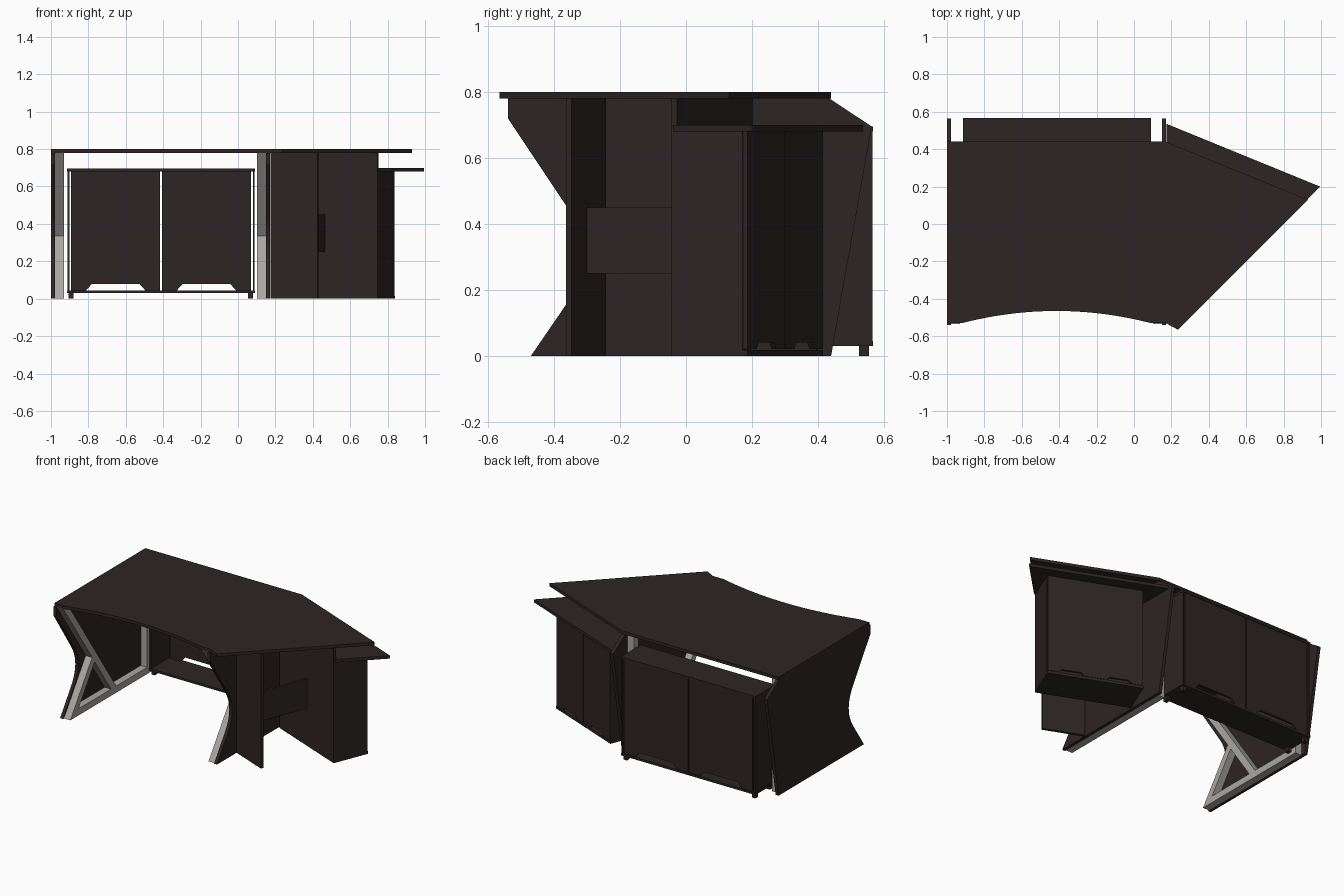
import bpy, bmesh, math
from mathutils import Matrix, Vector

if "Cube" in bpy.data.objects:
    bpy.data.objects.remove(bpy.data.objects["Cube"])


def material(name, rgb):
    m = bpy.data.materials.new(name)
    m.diffuse_color = (*rgb, 1)
    m.use_nodes = True
    m.node_tree.nodes["Principled BSDF"].inputs["Base Color"].default_value = m.diffuse_color
    return m


WOOD = material("dark brown wood", (0.027, 0.018, 0.018))
METAL = material("light grey metal", (0.40, 0.38, 0.37))


def prism(name, pts, lo, hi, axis="z", mat=WOOD, frame=None):
    """Extrude a 2D outline along an axis: x uses (y,z), y uses (x,z), z uses (x,y)."""
    place = {"x": lambda a, b, t: (t, a, b),
             "y": lambda a, b, t: (a, t, b),
             "z": lambda a, b, t: (a, b, t)}[axis]
    bm = bmesh.new()
    low = [bm.verts.new(place(a, b, lo)) for a, b in pts]
    high = [bm.verts.new(place(a, b, hi)) for a, b in pts]
    bm.faces.new(low)
    bm.faces.new(high)
    n = len(pts)
    for i in range(n):
        j = (i + 1) % n
        bm.faces.new((low[i], low[j], high[j], high[i]))
    bmesh.ops.recalc_face_normals(bm, faces=bm.faces)
    mesh = bpy.data.meshes.new(name)
    bm.to_mesh(mesh)
    bm.free()
    mesh.materials.append(mat)
    ob = bpy.data.objects.new(name, mesh)
    if frame:
        ob.matrix_world = frame
    bpy.context.collection.objects.link(ob)
    return ob


def box(name, x, y, z, mat=WOOD, frame=None):
    return prism(name, [(x[0], y[0]), (x[1], y[0]), (x[1], y[1]), (x[0], y[1])],
                 z[0], z[1], "z", mat, frame)


def door(name, x, y, z, grip, height, frame=None):
    """Door panel with a trapezoid finger cut-out in its lower edge."""
    c, h, s = (x[0] + x[1]) / 2, grip / 2, height * 0.9
    pts = [(x[0], z[0]), (c - h, z[0]), (c - h + s, z[0] + height),
           (c + h - s, z[0] + height), (c + h, z[0]), (x[1], z[0]),
           (x[1], z[1]), (x[0], z[1])]
    return prism(name, pts, y[0], y[1], "y", WOOD, frame)


# Main desk top with concave front edge
arc = []
for i in range(25):
    t = i / 24
    arc.append((-0.92 + 1.01 * t, -0.53 + 0.065 * (1 - (2 * t - 1) ** 2)))
prism("desk_top", [(-1, -0.53)] + arc + [(0.17, -0.53), (0.17, 0.44), (-1, 0.44)],
      0.78, 0.80)

# Angled return top
prism("return_top", [(0.17, -0.53), (0.235, -0.565), (0.93, 0.13), (0.17, 0.44)],
      0.78, 0.80)

# Waisted side panels
p0, pc, p1 = Vector((-0.35, 0.175)), Vector((-0.265, 0.305)), Vector((-0.35, 0.435))
waist = []
for i in range(11):
    t = i / 10
    waist.append(tuple(p0 * (1 - t) ** 2 + pc * 2 * t * (1 - t) + p1 * t * t))
side = [(-0.47, 0)] + waist + [(-0.54, 0.72), (-0.54, 0.78), (0.435, 0.78),
                               (0.563, 0.695), (0.44, 0)]
prism("left_side_panel", side, -1.0, -0.978, "x")
prism("right_side_panel", side, 0.15, 0.172, "x")

# Metal leg frames on the inner faces of the side panels
for label, x0, x1 in (("left", -0.978, -0.93), ("right", 0.102, 0.15)):
    beams = {
        "diagonal": [(-0.535, 0.78), (-0.48, 0.78), (0.06, 0), (0.005, 0)],
        "strut": [(-0.46, 0), (-0.405, 0), (-0.20, 0.297), (-0.228, 0.336)],
        "foot_rail": [(-0.43, 0), (0.36, 0), (0.36, 0.045), (-0.405, 0.045)],
        "post": [(0.36, 0), (0.41, 0), (0.41, 0.78), (0.36, 0.78)],
    }
    for part, pts in beams.items():
        prism(f"{label}_frame_{part}", pts, x0, x1, "x", METAL)

# Low cabinet behind the desk, open towards the user
box("cabinet_top", (-0.915, 0.09), (0.355, 0.567), (0.68, 0.695))
box("cabinet_bottom", (-0.915, 0.09), (0.355, 0.567), (0.03, 0.045))
box("cabinet_left_side", (-0.912, -0.90), (0.357, 0.565), (0.045, 0.68))
box("cabinet_right_side", (0.079, 0.088), (0.357, 0.565), (0.045, 0.68))
door("cabinet_left_door", (-0.892, -0.416), (0.547, 0.562), (0.045, 0.68), 0.316, 0.035)
door("cabinet_right_door", (-0.407, 0.069), (0.547, 0.562), (0.045, 0.68), 0.316, 0.035)
for i, x in enumerate((-0.893, 0.066)):
    for j, y in enumerate((0.385, 0.54)):
        box(f"cabinet_foot_{i}{j}", (x - 0.013, x + 0.013), (y - 0.015, y + 0.015), (0, 0.03))

# Angled cabinet under the return, in its own rotated frame
F = Matrix.Translation((0.18, 0.185, 0)) @ Matrix.Rotation(math.radians(-22.1), 4, "Z")
box("return_front_panel", (0, 0.61), (0, 0.018), (0, 0.78), frame=F)
box("return_left_side", (0, 0.018), (0.018, 0.233), (0.018, 0.68), frame=F)
box("return_right_side", (0.592, 0.61), (0.018, 0.233), (0.018, 0.68), frame=F)
box("return_bottom", (0, 0.61), (0.018, 0.249), (0, 0.018), frame=F)
door("return_left_door", (0.002, 0.3035), (0.234, 0.249), (0.02, 0.68), 0.16, 0.02, F)
door("return_right_door", (0.3065, 0.608), (0.234, 0.249), (0.02, 0.68), 0.16, 0.02, F)

# Lower shelf top on the return cabinet
prism("return_shelf", [(0.175, 0.535), (0.995, 0.20), (0.755, -0.04), (0.175, 0.197)],
      0.68, 0.70)

# Return leg panel and the brace joining it to the cabinet
box("return_leg_panel", (0.162, 0.433), (-0.416, -0.398), (0, 0.78), frame=F)
box("return_brace", (0.292, 0.308), (-0.398, 0), (0.25, 0.45), frame=F)
